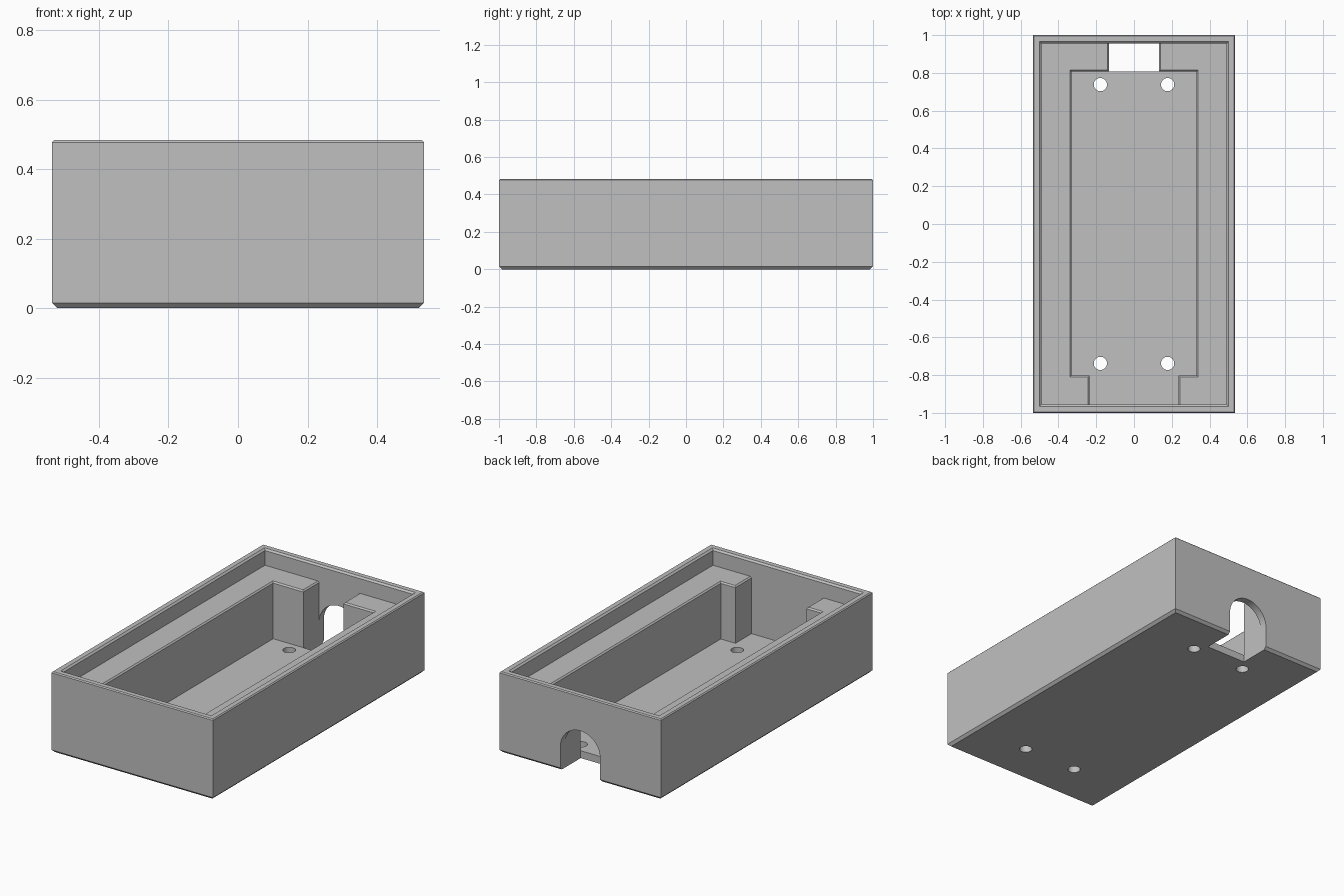
import bpy, bmesh, math

if "Cube" in bpy.data.objects:
    bpy.data.objects.remove(bpy.data.objects["Cube"])

HX, HY, H = 0.535, 1.0, 0.483          # outer half sizes and height
FLOOR, LEDGE = 0.044, 0.385            # inner floor and ledge heights
WX, WY = 0.49, 0.955                   # inner wall half sizes

grey = bpy.data.materials.new("grey plastic")
grey.diffuse_color = (0.53, 0.53, 0.53, 1)
grey.use_nodes = True
grey.node_tree.nodes["Principled BSDF"].inputs["Base Color"].default_value = grey.diffuse_color


def loft(name, rings):
    """Closed solid through rings of matching points, capped at both ends."""
    bm = bmesh.new()
    loops = [[bm.verts.new(p) for p in ring] for ring in rings]
    n = len(loops[0])
    for a, b in zip(loops, loops[1:]):
        for i in range(n):
            j = (i + 1) % n
            bm.faces.new((a[i], a[j], b[j], b[i]))
    bm.faces.new(loops[0][::-1])
    bm.faces.new(loops[-1])
    bmesh.ops.recalc_face_normals(bm, faces=bm.faces)
    me = bpy.data.meshes.new(name)
    bm.to_mesh(me)
    bm.free()
    me.materials.append(grey)
    ob = bpy.data.objects.new(name, me)
    bpy.context.collection.objects.link(ob)
    return ob


def rect(x, y, z):
    return [(-x, -y, z), (x, -y, z), (x, y, z), (-x, y, z)]


# Outer shell with chamfered bottom and a finely broken top edge
case = loft("case", [rect(HX - 0.015, HY - 0.015, 0), rect(HX, HY, 0.015),
                     rect(HX, HY, H - 0.006), rect(HX - 0.006, HY - 0.006, H)])

# Deep pocket with a wide front bay and a narrow rear bay
half = [(0.235, -WY), (0.235, -0.803), (0.332, -0.803),
        (0.332, 0.807), (0.132, 0.807), (0.132, WY)]
outline = half + [(-x, y) for x, y in reversed(half)]


def pocket_ring(z, d):
    return [(x + math.copysign(d, x),
             max(-WY, min(WY, y + math.copysign(d, y))), z) for x, y in outline]


cutters = [loft("pocket_cutter", [pocket_ring(FLOOR, 0), pocket_ring(LEDGE - 0.008, 0),
                                  pocket_ring(LEDGE, 0.008), pocket_ring(LEDGE + 0.02, 0.008)])]

# Upper cavity above the ledge, flared at the rim
cutters.append(loft("cavity_cutter", [rect(WX, WY, LEDGE), rect(WX, WY, H - 0.01),
                                      rect(WX + 0.03, WY + 0.03, H + 0.02)]))

# Arched cable opening through the rear wall and floor
R, SPRING = 0.132, 0.14
arch = [(-R, -0.1), (R, -0.1)] + [
    (R * math.cos(math.pi * i / 24), SPRING + R * math.sin(math.pi * i / 24)) for i in range(25)]
cutters.append(loft("arch_cutter", [[(x, y, z) for x, z in arch] for y in (0.807, 1.1)]))

# Four screw holes in the floor
for sx in (-1, 1):
    for sy in (-1, 1):
        cutters.append(loft("hole_cutter", [
            [(sx * 0.178 + 0.035 * math.cos(math.tau * i / 32),
              sy * 0.738 + 0.035 * math.sin(math.tau * i / 32), z) for i in range(32)]
            for z in (-0.1, 0.12)]))

for c in cutters:
    c.hide_render = True
    mod = case.modifiers.new(c.name, 'BOOLEAN')
    mod.operation = 'DIFFERENCE'
    mod.solver = 'EXACT'
    mod.object = c

# Bake the cuts and drop the cutters
deps = bpy.context.evaluated_depsgraph_get()
baked = bpy.data.meshes.new_from_object(case.evaluated_get(deps))
case.modifiers.clear()
case.data = baked
for c in cutters:
    bpy.data.objects.remove(c)

bpy.context.view_layer.objects.active = case
case.select_set(True)
bpy.ops.object.shade_smooth_by_angle(angle=math.radians(30))
